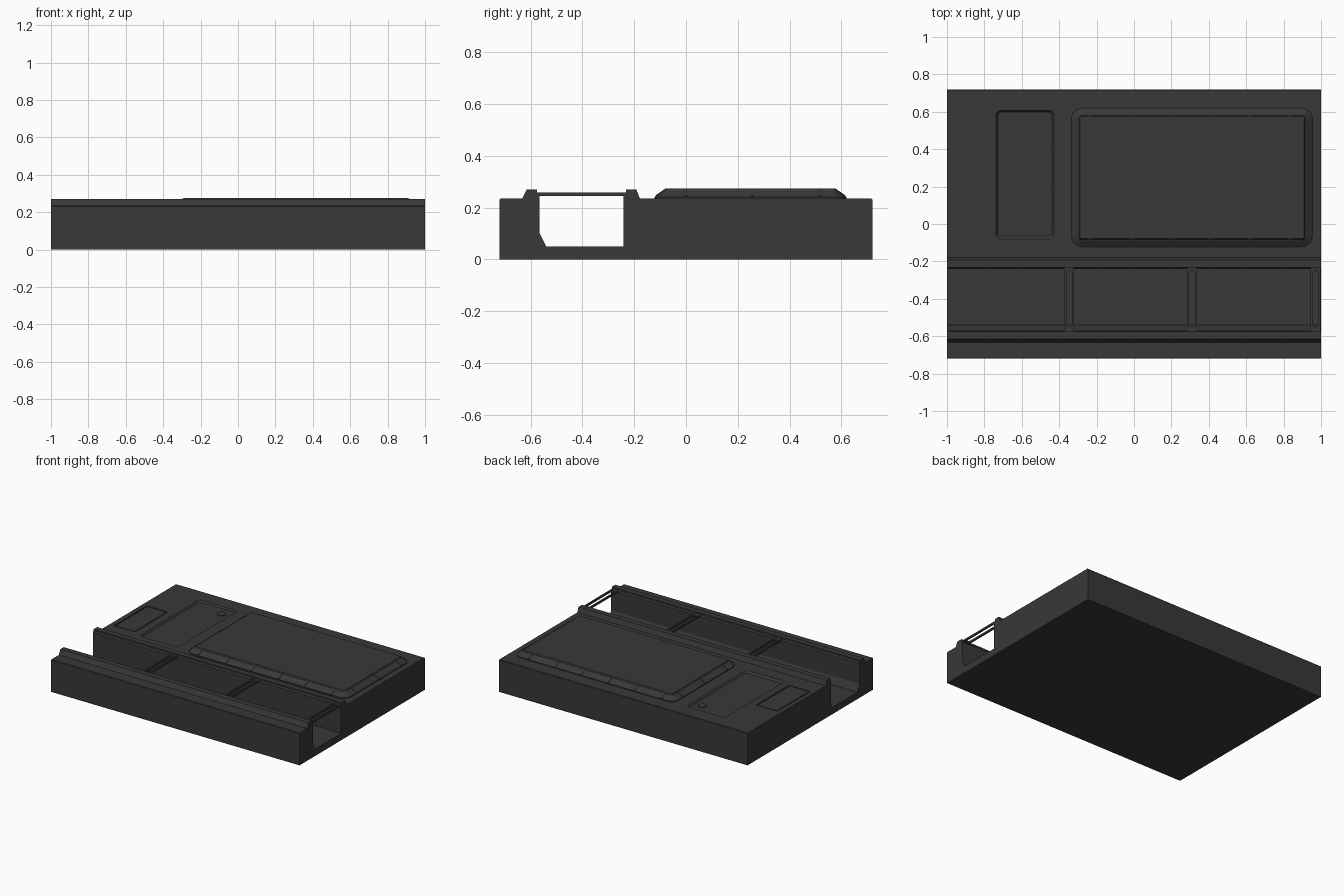
import bpy, bmesh, math

if "Cube" in bpy.data.objects:
    bpy.data.objects.remove(bpy.data.objects["Cube"])

mat = bpy.data.materials.new("dark_grey")
mat.diffuse_color = (0.04, 0.04, 0.04, 1)
mat.use_nodes = True
mat.node_tree.nodes["Principled BSDF"].inputs["Base Color"].default_value = mat.diffuse_color


def finish(name, bm):
    bmesh.ops.recalc_face_normals(bm, faces=bm.faces)
    me = bpy.data.meshes.new(name)
    bm.to_mesh(me)
    bm.free()
    me.materials.append(mat)
    ob = bpy.data.objects.new(name, me)
    bpy.context.collection.objects.link(ob)
    return ob


def loft(name, rings):
    """Skin between closed rings of equal length and cap both ends."""
    bm = bmesh.new()
    vs = [[bm.verts.new(p) for p in r] for r in rings]
    n = len(vs[0])
    for a, b in zip(vs, vs[1:]):
        for i in range(n):
            bm.faces.new((a[i], a[(i + 1) % n], b[(i + 1) % n], b[i]))
    bm.faces.new(vs[0])
    bm.faces.new(vs[-1])
    return finish(name, bm)


def extrude_x(name, yz, x0=-1, x1=1):
    return loft(name, [[(x, y, z) for y, z in yz] for x in (x0, x1)])


def rounded(x0, x1, y0, y1, r, z, seg=5):
    pts = []
    for k, (cx, cy) in enumerate([(x1 - r, y1 - r), (x0 + r, y1 - r), (x0 + r, y0 + r), (x1 - r, y0 + r)]):
        for i in range(seg + 1):
            a = math.pi / 2 * (k + i / seg)
            pts.append((cx + r * math.cos(a), cy + r * math.sin(a), z))
    return pts


def cut(ob, cutter):
    m = ob.modifiers.new("cut", 'BOOLEAN')
    m.operation, m.object, m.solver = 'DIFFERENCE', cutter, 'EXACT'
    cutter.hide_render = True
    cutter.hide_set(True)


TOP = 0.235

# main block with a trench running along x
body = extrude_x("body", [(-0.72, 0), (0.72, 0), (0.72, TOP - 0.004), (0.716, TOP), (-0.178, TOP),
                          (-0.178, 0.05), (-0.54, 0.05), (-0.633, TOP), (-0.716, TOP), (-0.72, TOP - 0.004)])

# shallow recesses in the deck: phone tray and small panel
cut(body, loft("tray_cutter", [rounded(-0.728, -0.438, -0.065, 0.598, 0.02, TOP - 0.012),
                               rounded(-0.74, -0.425, -0.085, 0.61, 0.025, TOP + 0.003)]))
cut(body, loft("panel_cutter", [rounded(-0.965, -0.795, -0.05, 0.33, 0.01, TOP - 0.008),
                                rounded(-0.965, -0.795, -0.05, 0.33, 0.01, TOP + 0.02)]))
loft("small_panel", [rounded(-0.958, -0.802, -0.043, 0.323, 0.008, TOP - 0.012),
                     rounded(-0.958, -0.802, -0.043, 0.323, 0.008, TOP - 0.001)])
loft("tray_button", [rounded(-0.53, -0.47, 0.495, 0.555, 0.03, z) for z in (TOP - 0.015, TOP - 0.007)])

# trench side rails
extrude_x("front_rail", [(-0.633, TOP), (-0.615, 0.27), (-0.575, 0.27), (-0.575, 0.258),
                         (-0.566, 0.25), (-0.566, 0.102)])
extrude_x("rear_rail", [(-0.178, 0.05), (-0.178, TOP), (-0.192, 0.27), (-0.232, 0.27),
                        (-0.232, 0.258), (-0.241, 0.25), (-0.241, 0.05)])

# slotted bridges across the trench
for i, x in enumerate((-0.347, 0.31, 0.97)):
    bar = loft(f"bridge_{i}", [rounded(x - 0.026, x + 0.026, -0.578, -0.229, 0.002, z, 1) for z in (0.246, 0.259)])
    cut(bar, loft(f"bridge_cutter_{i}", [rounded(x - 0.015, x + 0.015, -0.55, -0.25, 0.0149, z) for z in (0.2, 0.3)]))

# raised lid with sloping sides
X0, X1, Y0, Y1 = -0.335, 0.955, -0.122, 0.62
loft("lid", [rounded(X0 + d, X1 - d, Y0 + d, Y1 - d, r, z) for d, r, z in
             ((0, 0.06, TOP - 0.005), (0, 0.06, TOP + 0.006), (0.035, 0.025, 0.266),
              (0.04, 0.008, 0.267), (0.045, 0.006, 0.275))])


# wedge ribs on the lid slopes
def rib(name, px, py, dx, dy):
    w = 0.005
    prof = [(0.004, TOP), (0.004, TOP + 0.012), (0.042, 0.274), (0.05, 0.274), (0.05, TOP)]
    loft(name, [[(px + dx * d - dy * s, py + dy * d + dx * s, z) for d, z in prof] for s in (-w, w)])


for i, x in enumerate((-0.235, -0.015, 0.195, 0.41, 0.62, 0.835)):
    rib(f"front_rib_{i}", x, Y0, 0, 1)
    rib(f"back_rib_{i}", x, Y1, 0, -1)
for i, y in enumerate((0.0, 0.257, 0.515)):
    rib(f"left_rib_{i}", X0, y, 1, 0)
    rib(f"right_rib_{i}", X1, y, -1, 0)
